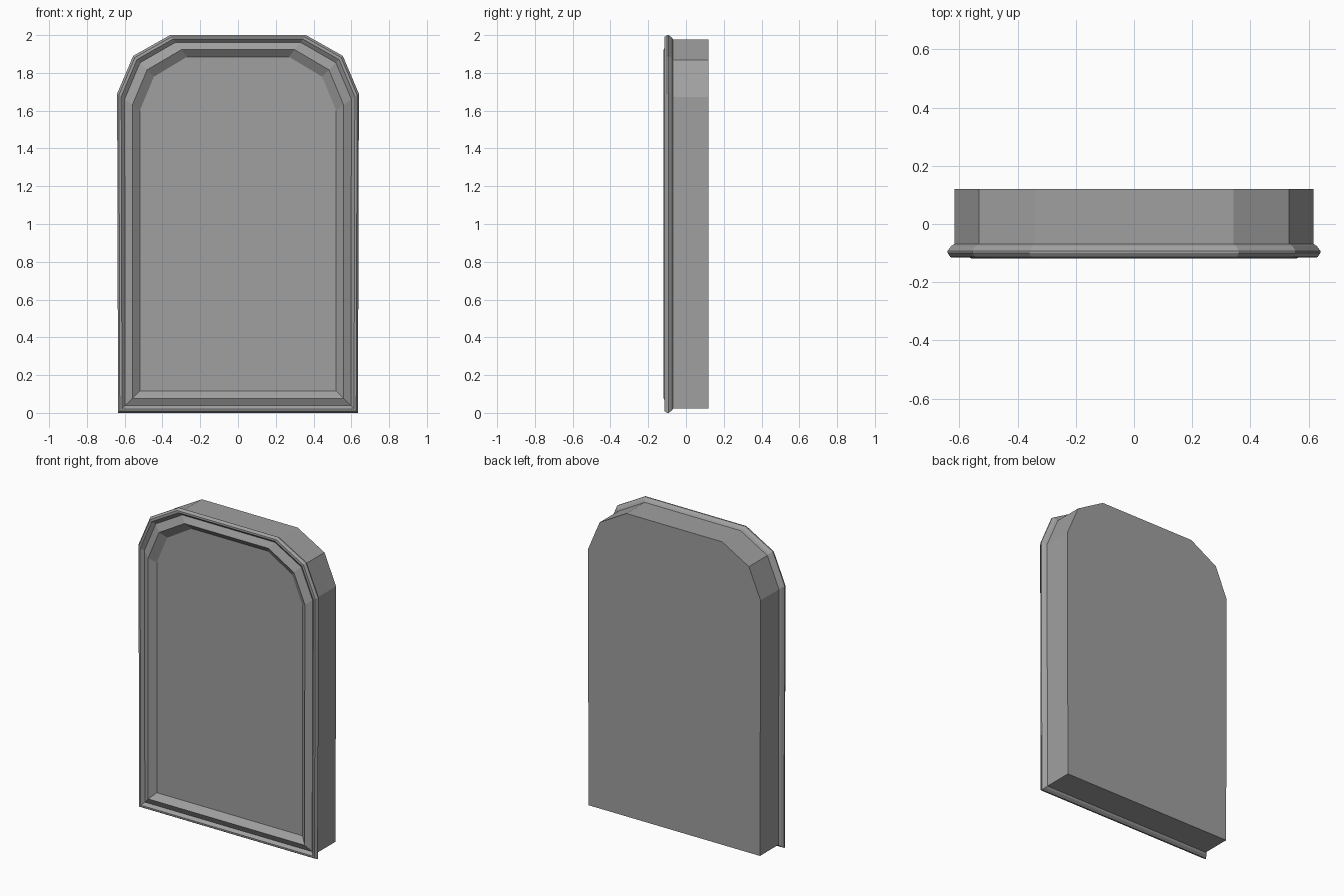
import bpy
import bmesh

cube = bpy.data.objects.get("Cube")
if cube:
    bpy.data.objects.remove(cube)

grey = bpy.data.materials.new("stone grey")
grey.use_nodes = True
colour = (0.35, 0.35, 0.35, 1)
grey.diffuse_color = colour
grey.node_tree.nodes["Principled BSDF"].inputs["Base Color"].default_value = colour

# Right half of the arched outline: rim edge and recessed panel edge, from the bottom up
RIM = [(0.635, 0), (0.64, 1.69), (0.555, 1.89), (0.36, 2.0)]
PANEL = [(0.52, 0.115), (0.52, 1.60), (0.445, 1.78), (0.27, 1.885)]


def ring(bm, t, y):
    """Full outline, t of the way from the rim edge to the panel edge."""
    half = [(a + (c - a) * t, b + (d - b) * t) for (a, b), (c, d) in zip(RIM, PANEL)]
    full = half + [(-x, z) for x, z in reversed(half)]
    return [bm.verts.new((x, y, z)) for x, z in full]


def loft(name, profile):
    """Solid through the outlines of a profile of (inset, y), capped at both ends."""
    bm = bmesh.new()
    rings = [ring(bm, t, y) for t, y in profile]
    for a, b in zip(rings, rings[1:]):
        for i in range(len(a)):
            j = (i + 1) % len(a)
            bm.faces.new((a[i], a[j], b[j], b[i]))
    bm.faces.new(rings[0])
    bm.faces.new(rings[-1])
    bmesh.ops.recalc_face_normals(bm, faces=bm.faces)
    mesh = bpy.data.meshes.new(name)
    bm.to_mesh(mesh)
    bm.free()
    mesh.materials.append(grey)
    obj = bpy.data.objects.new(name, mesh)
    bpy.context.collection.objects.link(obj)
    return obj


# Slab, moulded rim, groove, ridge and recessed front panel in one closed shell
loft("arched_panel", [
    (0.2, 0.12), (0.2, -0.068),
    (0.1, -0.076), (0, -0.092), (0, -0.1), (0.08, -0.114), (0.18, -0.115),
    (0.33, -0.097), (0.67, -0.118), (1, -0.085),
])
